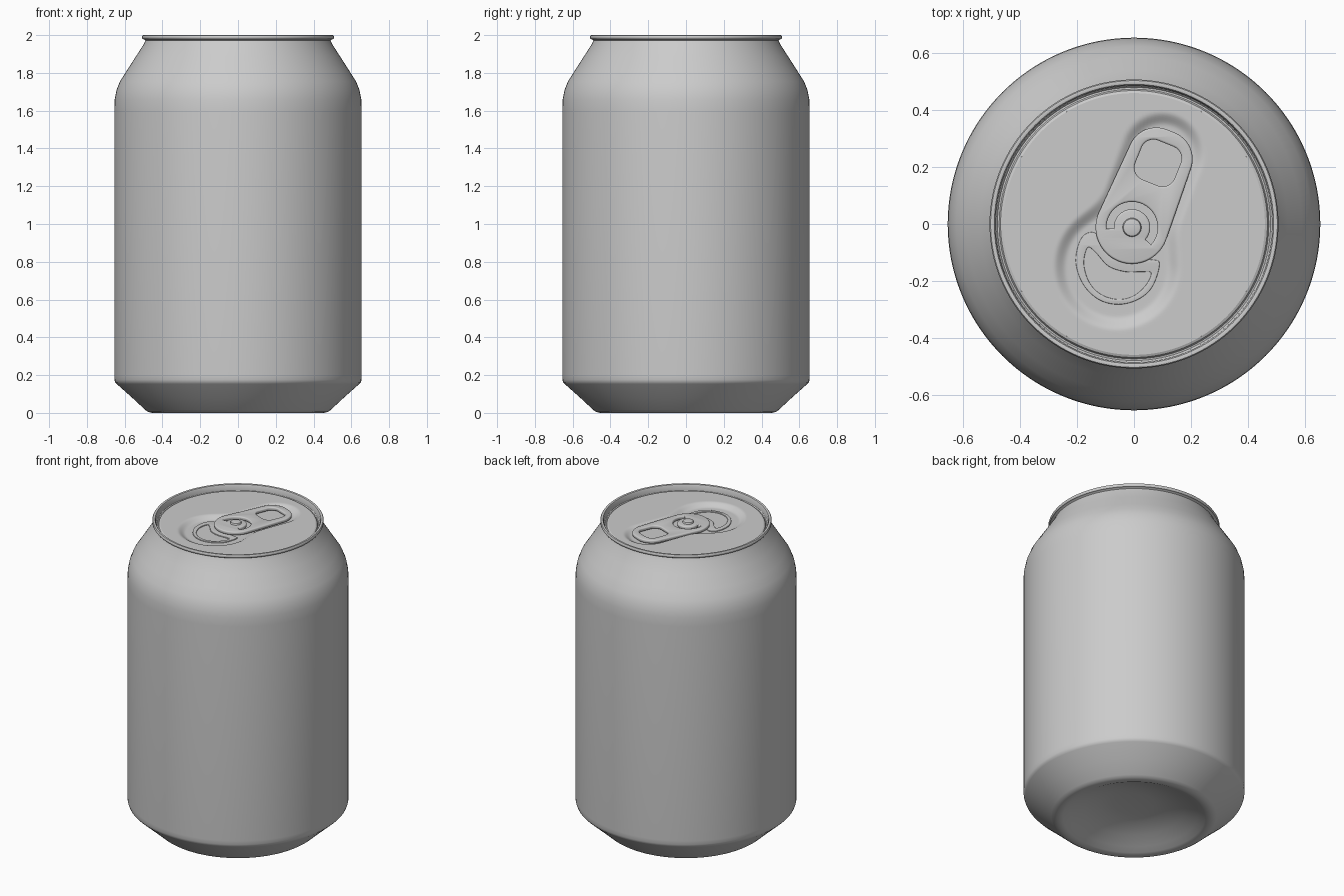
import bpy, bmesh, math
from mathutils import Vector

if "Cube" in bpy.data.objects:
    bpy.data.objects.remove(bpy.data.objects["Cube"])


def finish(obj, angle=35):
    bpy.ops.object.select_all(action='DESELECT')
    obj.select_set(True)
    bpy.context.view_layer.objects.active = obj
    bpy.ops.object.shade_smooth_by_angle(angle=math.radians(angle))


def mesh_object(name, bm):
    bmesh.ops.remove_doubles(bm, verts=bm.verts, dist=1e-5)
    me = bpy.data.meshes.new(name)
    bm.to_mesh(me)
    bm.free()
    obj = bpy.data.objects.new(name, me)
    bpy.context.collection.objects.link(obj)
    finish(obj)
    return obj


def revolve(name, profile, height=None, seg=128, loc=(0, 0)):
    """Revolve (r, z) points; height(x, y) adds an optional z offset."""
    bm = bmesh.new()
    rings = []
    for r, z in profile:
        ring = []
        for i in range(seg):
            a = 2 * math.pi * i / seg
            x, y = r * math.cos(a) + loc[0], r * math.sin(a) + loc[1]
            ring.append(bm.verts.new((x, y, z + (height(x, y) if height else 0))))
        rings.append(ring)
    for lo, hi in zip(rings, rings[1:]):
        for i in range(seg):
            j = (i + 1) % seg
            bm.faces.new((lo[i], lo[j], hi[j], hi[i]))
    return mesh_object(name, bm)


def plate(name, loops, z0, z1, bevel):
    """Flat plate from closed 2D loops (first is outline, others are holes)."""
    cu = bpy.data.curves.new(name, 'CURVE')
    cu.dimensions = '2D'
    cu.fill_mode = 'BOTH'
    cu.extrude = (z1 - z0) / 2 - bevel
    cu.bevel_depth = bevel
    cu.bevel_resolution = 2
    cu.offset = -bevel
    for loop in loops:
        sp = cu.splines.new('POLY')
        sp.points.add(len(loop) - 1)
        for p, (x, y) in zip(sp.points, loop):
            p.co = (x, y, 0, 1)
        sp.use_cyclic_u = True
    obj = bpy.data.objects.new(name, cu)
    bpy.context.collection.objects.link(obj)
    obj.location.z = (z0 + z1) / 2
    bpy.ops.object.select_all(action='DESELECT')
    obj.select_set(True)
    bpy.context.view_layer.objects.active = obj
    bpy.ops.object.convert(target='MESH')
    obj = bpy.context.object
    bm = bmesh.new()
    bm.from_mesh(obj.data)
    bmesh.ops.remove_doubles(bm, verts=bm.verts, dist=1e-5)
    bm.to_mesh(obj.data)
    bm.free()
    finish(obj)
    return obj


def arc(cx, cy, r, a0, a1, n=12):
    return [(cx + r * math.cos(math.radians(a0 + (a1 - a0) * i / n)),
             cy + r * math.sin(math.radians(a0 + (a1 - a0) * i / n))) for i in range(n + 1)]


def smooth_loop(pts, n=6):
    """Closed Catmull-Rom loop through the points."""
    P = [Vector(p) for p in pts]
    out = []
    for i in range(len(P)):
        a, b, c, d = P[i - 1], P[i], P[(i + 1) % len(P)], P[(i + 2) % len(P)]
        for k in range(n):
            t = k / n
            v = 0.5 * (2 * b + (c - a) * t + (2 * a - 5 * b + 4 * c - d) * t * t
                       + (3 * b - a - 3 * c + d) * t ** 3)
            out.append((v.x, v.y))
    return out


# Can body: domed base, foot, wall, neck, rolled rim and groove
body = [(0, 0.10), (0.12, 0.098), (0.2, 0.09), (0.3, 0.06), (0.38, 0.025), (0.42, 0.006),
        (0.435, 0.001), (0.455, 0), (0.475, 0.005), (0.49, 0.015), (0.56, 0.08),
        (0.642, 0.153), (0.65, 0.162), (0.654, 0.175), (0.655, 0.2), (0.655, 0.9),
        (0.655, 1.6), (0.653, 1.66), (0.643, 1.71), (0.625, 1.755), (0.59, 1.81),
        (0.54, 1.888), (0.5, 1.95), (0.49, 1.972), (0.497, 1.977), (0.504, 1.979),
        (0.508, 1.985), (0.508, 1.993), (0.504, 1.999), (0.498, 2.0), (0.491, 1.998),
        (0.487, 1.99), (0.485, 1.962), (0.48, 1.956), (0.474, 1.957), (0.469, 1.966), (0.46, 1.97)]
revolve("can_body", body)

# Lid panel with a keyhole-shaped recess around tab and mouth
HEAD, TAIL, MOUTH = Vector((0.1, 0.245)), Vector((0.0, -0.02)), Vector((-0.06, -0.15))


def recess(x, y):
    p = Vector((x, y))
    d = TAIL - HEAD
    t = max(0, min(1, (p - HEAD).dot(d) / d.length_squared))
    d1 = (p - HEAD - d * t).length - 0.13
    d2 = (p - MOUTH).length - 0.205
    k = 0.06
    h = max(k - abs(d1 - d2), 0) / k
    s = min(d1, d2) - h * h * k / 4
    u = max(0, min(1, (s + 0.03) / 0.05))
    return -0.022 * (1 - u * u * (3 - 2 * u))


revolve("lid_panel", [(0.46 * i / 64, 1.97) for i in range(65)], recess, 192)

# Mouth: raised band around a half-moon panel
outer = [(-0.185, -0.05), (-0.205, -0.13), (-0.18, -0.21), (-0.125, -0.265), (-0.055, -0.283),
         (0.015, -0.265), (0.065, -0.22), (0.09, -0.14), (0.06, -0.125), (-0.03, -0.12),
         (-0.09, -0.08), (-0.14, -0.03)]
inner = [(-0.163, -0.083), (-0.176, -0.14), (-0.157, -0.205), (-0.115, -0.248), (-0.055, -0.265),
         (0.0, -0.252), (0.043, -0.213), (0.06, -0.172), (0.03, -0.168), (-0.03, -0.168),
         (-0.09, -0.148), (-0.135, -0.1)]
plate("mouth_band", [smooth_loop(outer), smooth_loop(inner)], 1.944, 1.954, 0.003)

# Pull tab, drawn along local y and turned about the rivet
CX, CY, TURN = -0.007, -0.012, math.radians(-22)


def place(loop):
    c, s = math.cos(TURN), math.sin(TURN)
    return [(CX + x * c - y * s, CY + x * s + y * c) for x, y in loop]


def rounded_box(cy, a, r):
    q = a - r
    return (arc(q, cy + q, r, 0, 90, 8) + arc(-q, cy + q, r, 90, 180, 8)
            + arc(-q, cy - q, r, 180, 270, 8) + arc(q, cy - q, r, 270, 360, 8))


outline = arc(0, 0, 0.128, 180, 360, 32) + arc(0.015, 0.265, 0.1, 0, 90) + arc(-0.015, 0.265, 0.1, 90, 180)
slot = arc(0, 0, 0.09, -20, 205, 32) + arc(0, 0, 0.064, 205, -20, 32)
plate("pull_tab", [place(outline), place(rounded_box(0.244, 0.074, 0.045)), place(slot)],
      1.955, 1.977, 0.007)

# Rivet holding the tab
revolve("rivet", [(0.045, 1.945), (0.033, 1.955), (0.033, 1.982), (0.03, 1.987), (0.024, 1.989), (0, 1.989)],
        seg=32, loc=(CX, CY))
